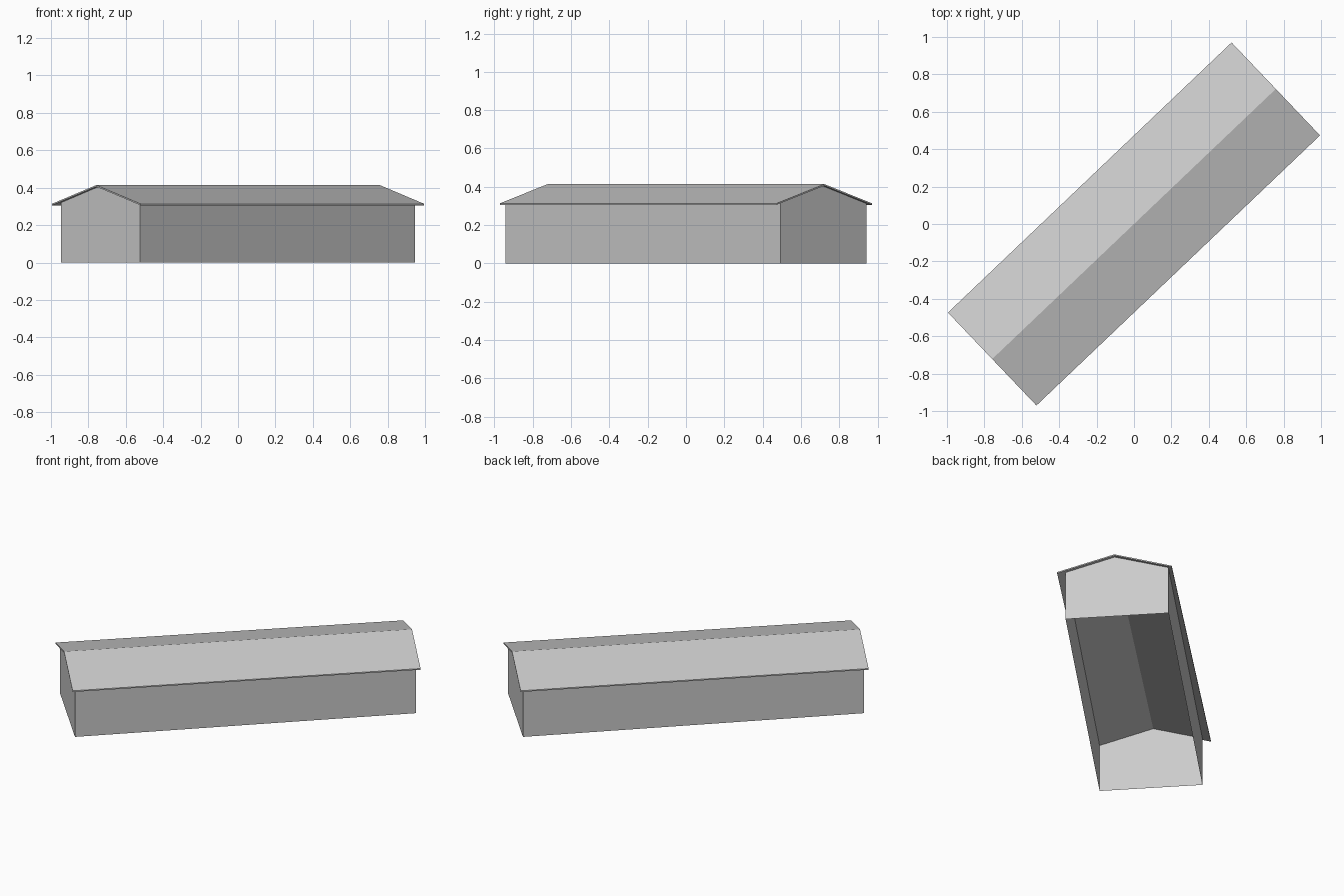
import bpy
from mathutils import Matrix, Vector
from math import radians

cube = bpy.data.objects.get("Cube")
if cube:
    bpy.data.objects.remove(cube, do_unlink=True)

# One plain grey for everything
grey = bpy.data.materials.new("plain_grey")
grey.use_nodes = True
colour = (0.6, 0.6, 0.6, 1)
grey.diffuse_color = colour
grey.node_tree.nodes["Principled BSDF"].inputs["Base Color"].default_value = colour

ANGLE = radians(43.6)
EAVE_Z, RIDGE_Z = 0.314, 0.414
HALF_LENGTH, HALF_WIDTH = 1.047, 0.343
THICKNESS = 0.008
turn = Matrix.Rotation(ANGLE, 3, "Z")


def make_object(name, verts, faces):
    mesh = bpy.data.meshes.new(name)
    mesh.from_pydata(verts, [], faces)
    mesh.materials.append(grey)
    obj = bpy.data.objects.new(name, mesh)
    bpy.context.collection.objects.link(obj)
    return obj


# Thin gabled roof: a chevron profile swept along the building
chevron = [(-HALF_WIDTH, EAVE_Z), (0, RIDGE_Z), (HALF_WIDTH, EAVE_Z)]
chevron += [(y, z - THICKNESS) for y, z in reversed(chevron)]
n = len(chevron)
verts = [turn @ Vector((x, y, z)) for x in (-HALF_LENGTH, HALF_LENGTH) for y, z in chevron]
faces = [(i, i + n, (i + 1) % n + n, (i + 1) % n) for i in range(n)]
for k in (0, n):
    faces += [(k, k + 1, k + 4, k + 5), (k + 1, k + 2, k + 3, k + 4)]
roof = make_object("roof", verts, faces)

# Open-bottomed walls on a slightly skewed footprint, gables rising to the ridge
near, right = Vector((-0.524, -0.943, 0)), Vector((0.946, 0.494, 0))
corners = [near, right, -near, -right]


def under_roof(p):
    across = abs((turn.transposed() @ p).y)
    z = RIDGE_Z - THICKNESS - (RIDGE_Z - EAVE_Z) * across / HALF_WIDTH
    return Vector((p.x, p.y, z))


def ridge_point(a, b):
    ya, yb = (turn.transposed() @ a).y, (turn.transposed() @ b).y
    return under_roof(a.lerp(b, ya / (ya - yb)))


verts = corners + [under_roof(p) for p in corners]
verts += [ridge_point(corners[1], corners[2]), ridge_point(corners[3], corners[0])]
faces = [(0, 1, 5, 4), (1, 2, 6, 8, 5), (2, 3, 7, 6), (3, 0, 4, 9, 7)]
walls = make_object("walls", verts, faces)

# Consistent outward normals on the roof slab
import bmesh
bm = bmesh.new()
bm.from_mesh(roof.data)
bmesh.ops.recalc_face_normals(bm, faces=bm.faces)
bm.to_mesh(roof.data)
bm.free()
